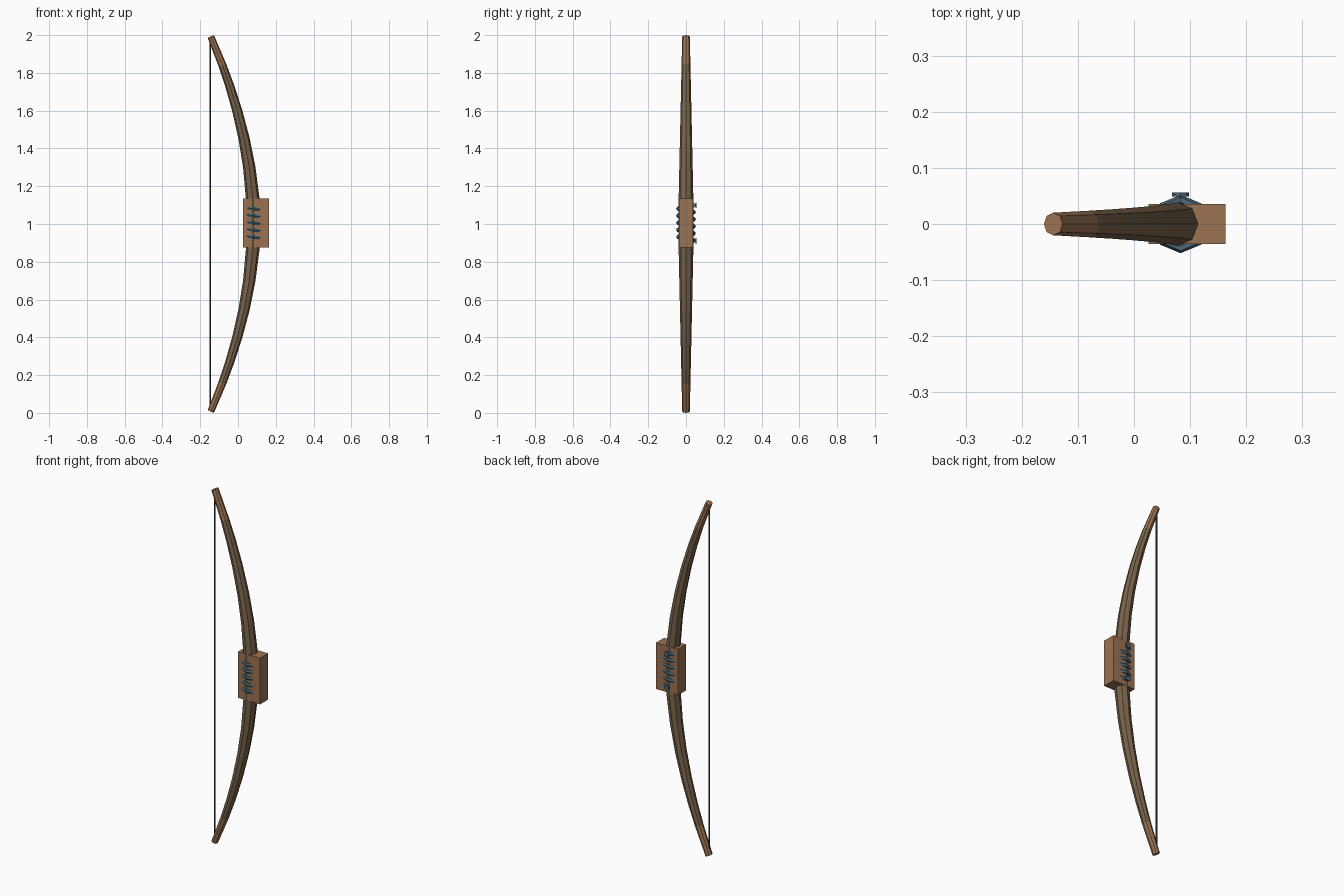
import bpy, bmesh, math
from mathutils import Vector

if "Cube" in bpy.data.objects:
    bpy.data.objects.remove(bpy.data.objects["Cube"])


def material(name, color):
    m = bpy.data.materials.new(name)
    m.diffuse_color = (*color, 1)
    m.use_nodes = True
    m.node_tree.nodes["Principled BSDF"].inputs["Base Color"].default_value = m.diffuse_color
    return m


WOOD = material("dark_wood", (0.19, 0.125, 0.07))
LIGHT = material("light_wood", (0.33, 0.17, 0.085))
CORD = material("blue_cord", (0.07, 0.14, 0.19))
STRING = material("dark_string", (0.04, 0.05, 0.055))


def make_object(name, bm, *mats):
    bmesh.ops.recalc_face_normals(bm, faces=bm.faces)
    me = bpy.data.meshes.new(name)
    bm.to_mesh(me)
    bm.free()
    ob = bpy.data.objects.new(name, me)
    bpy.context.collection.objects.link(ob)
    for m in mats:
        me.materials.append(m)
    return ob


def sweep(bm, frames, sides):
    """Loft rings; each frame is (centre, axis a, axis b), axes carry the radii."""
    rings = []
    for c, a, b in frames:
        angs = [2 * math.pi * i / sides for i in range(sides)]
        rings.append([bm.verts.new(c + a * math.cos(t) + b * math.sin(t)) for t in angs])
    segs = []
    for r, s in zip(rings, rings[1:]):
        segs.append([bm.faces.new((r[i], r[(i + 1) % sides], s[(i + 1) % sides], s[i]))
                     for i in range(sides)])
    segs[0].append(bm.faces.new(rings[0]))
    segs[-1].append(bm.faces.new(rings[-1]))
    return segs


# Bow stave: tapered octagon along a curved spine, lighter at the tips
half = [0.13, 0.3, 0.45, 0.6, 0.73, 0.84, 0.993]
offsets = [-h for h in reversed(half)] + half
frames = []
for d in offsets:
    u = abs(d)
    x = 0.083 - 0.23 * u ** 1.9
    slope = -0.23 * 1.9 * u ** 0.9 * (1 if d > 0 else -1)
    across = Vector((1, 0, -slope)).normalized()
    frames.append((Vector((x, 0, 1 + d)), across * (0.039 - 0.021 * u),
                   Vector((0, 0.042 - 0.022 * u, 0))))
bm = bmesh.new()
segments = sweep(bm, frames, 8)
for seg in (segments[0], segments[-1]):
    for f in seg:
        f.material_index = 1
make_object("bow_stave", bm, WOOD, LIGHT)

# Grip block
bm = bmesh.new()
bmesh.ops.create_cube(bm, size=1)
bmesh.ops.scale(bm, vec=(0.137, 0.072, 0.26), verts=bm.verts)
bmesh.ops.translate(bm, vec=(0.0945, 0, 1.005), verts=bm.verts)
make_object("grip_block", bm, LIGHT)

# Cord spiralling around the grip, eight steps per turn
frames = []
turns, pitch = 5, 0.0375
for i in range(turns * 8 + 1):
    t = math.pi / 2 + i * math.pi / 4
    out = Vector((math.cos(t), math.sin(t), 0))
    centre = Vector((0.083, 0, 1.1 - pitch * i / 8)) + out * 0.043
    frames.append((centre, out * 0.009, Vector((0, 0, 0.011))))
bm = bmesh.new()
sweep(bm, frames, 6)
make_object("grip_cord", bm, CORD)

# Round knots at both ends of the cord
for name, z in (("upper_cord_knot", 1.1), ("lower_cord_knot", 0.91)):
    bm = bmesh.new()
    sweep(bm, [(Vector((0.083, y, z)), Vector((0.015, 0, 0)), Vector((0, 0, 0.015)))
               for y in (0.049, 0.056)], 8)
    make_object(name, bm, CORD)

# Bowstring
bm = bmesh.new()
sweep(bm, [(Vector((-0.146, 0, z)), Vector((0.004, 0, 0)), Vector((0, 0.004, 0)))
           for z in (0.02, 1.98)], 8)
make_object("bowstring", bm, STRING)
